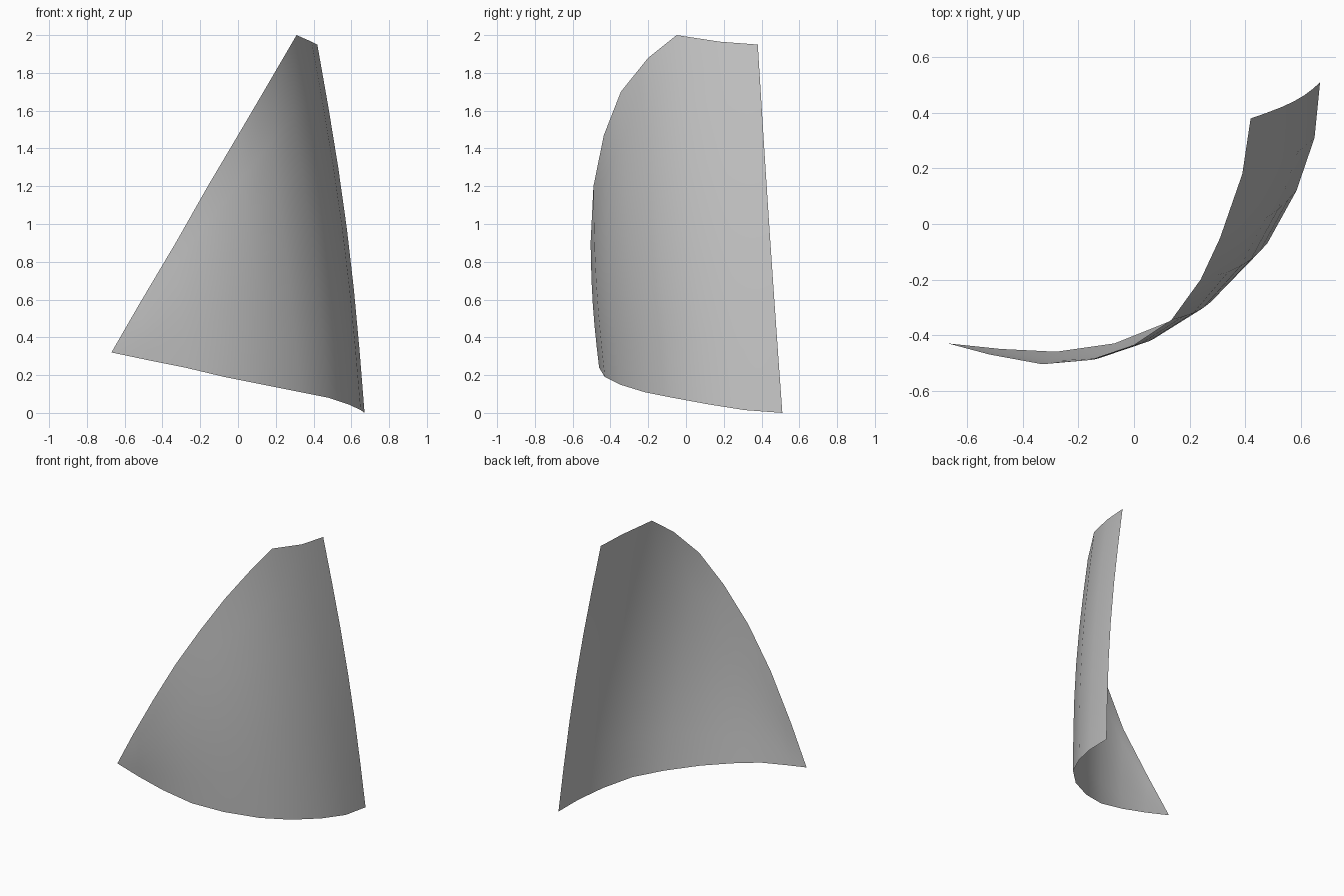
import bpy, bmesh, math
from mathutils import Vector

cube = bpy.data.objects.get("Cube")
if cube:
    bpy.data.objects.remove(cube, do_unlink=True)

# Cloth colour
cloth = bpy.data.materials.new("pale_grey_cloth")
cloth.use_nodes = True
grey = (0.55, 0.55, 0.55, 1)
cloth.diffuse_color = grey
cloth.node_tree.nodes["Principled BSDF"].inputs["Base Color"].default_value = grey

# Lower edge, from the front corner to the back corner
foot = [(-0.67, -0.43, 0.32), (-0.48, -0.45, 0.28), (-0.28, -0.46, 0.24),
        (-0.07, -0.43, 0.19), (0.13, -0.35, 0.15), (0.33, -0.22, 0.11),
        (0.48, -0.07, 0.08), (0.585, 0.12, 0.045), (0.65, 0.31, 0.015),
        (0.67, 0.51, 0.0)]
# Sloping front edge, then the short top edge
luff = [(-0.67, -0.43, 0.32), (-0.52, -0.47, 0.58), (-0.33, -0.505, 0.9),
        (-0.16, -0.49, 1.2), (0.0, -0.435, 1.47), (0.135, -0.345, 1.7),
        (0.24, -0.2, 1.88), (0.31, -0.05, 2.0), (0.39, 0.18, 1.965),
        (0.42, 0.38, 1.95)]
foot = [Vector(p) for p in foot]
luff = [Vector(p) for p in luff]
ROWS = 6
last = len(foot) - 1

# Sail sheet: columns between the two edges, bellied slightly outward
bm = bmesh.new()
columns = []
for i, (low, high) in enumerate(zip(foot, luff)):
    if i == 0:
        columns.append([bm.verts.new(low)] * (ROWS + 1))
        continue
    along = foot[min(i + 1, last)] - foot[i - 1]
    outward = Vector((along.y, -along.x, 0)).normalized()
    belly = 0.016 * (high - low).length
    columns.append([bm.verts.new(low.lerp(high, r / ROWS)
                    + outward * belly * math.sin(math.pi * r / ROWS))
                    for r in range(ROWS + 1)])

for a, b in zip(columns, columns[1:]):
    for r in range(ROWS):
        corners = list(dict.fromkeys((a[r], b[r], b[r + 1], a[r + 1])))
        bm.faces.new(corners).smooth = True

mesh = bpy.data.meshes.new("sail")
bm.to_mesh(mesh)
bm.free()
mesh.materials.append(cloth)
sail = bpy.data.objects.new("sail", mesh)
bpy.context.collection.objects.link(sail)
